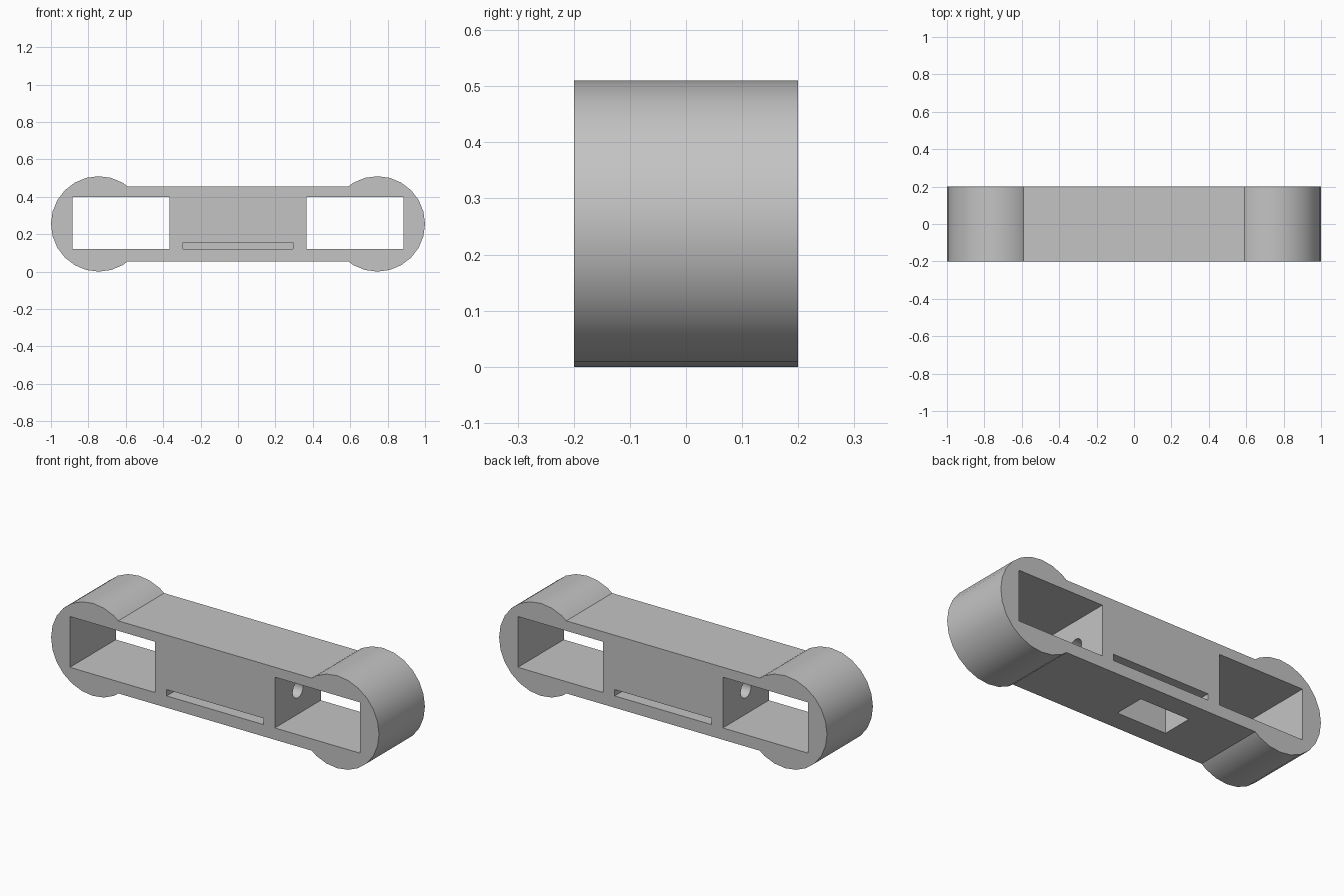
import bpy, bmesh, math
from mathutils import Matrix, Vector

cube = bpy.data.objects.get("Cube")
if cube:
    bpy.data.objects.remove(cube, do_unlink=True)

MID_Z, RADIUS, END_X = 0.255, 0.255, 0.745
HALF_DEPTH, HALF_BAR = 0.2, 0.2

grey = bpy.data.materials.new("plain_grey")
grey.use_nodes = True
colour = (0.55, 0.55, 0.55, 1)
grey.diffuse_color = colour
grey.node_tree.nodes["Principled BSDF"].inputs["Base Color"].default_value = colour


def add_object(name, bm):
    bmesh.ops.recalc_face_normals(bm, faces=bm.faces)
    mesh = bpy.data.meshes.new(name)
    bm.to_mesh(mesh)
    bm.free()
    mesh.materials.append(grey)
    obj = bpy.data.objects.new(name, mesh)
    bpy.context.collection.objects.link(obj)
    return obj


def box_cutter(name, low, high):
    low, high = Vector(low), Vector(high)
    bm = bmesh.new()
    bmesh.ops.create_cube(bm, size=1, matrix=Matrix.Translation((low + high) / 2)
                          @ Matrix.Diagonal((*(high - low), 1)))
    return add_object(name, bm)


# Bar with a round lobe at each end, as one extruded outline
half = [(END_X + RADIUS * math.cos(math.radians(a)), RADIUS * math.sin(math.radians(a)))
        for a in range(-120, 121, 15)]
neck = 0.59
half = [(neck, -HALF_BAR)] + half + [(neck, HALF_BAR)]
outline = half + [(-x, -z) for x, z in half]
bm = bmesh.new()
face = bm.faces.new([bm.verts.new((x, -HALF_DEPTH, z + MID_Z)) for x, z in outline])
extruded = bmesh.ops.extrude_face_region(bm, geom=[face])["geom"]
bmesh.ops.translate(bm, vec=(0, 2 * HALF_DEPTH, 0),
                    verts=[v for v in extruded if isinstance(v, bmesh.types.BMVert)])
body = add_object("bar_body", bm)

# Windows through both ends, and a blind slot in front and back
cutters = []
for side, name in ((1, "left"), (-1, "right")):
    xs = sorted((side * 0.365, side * 0.885))
    cutters.append(box_cutter(name + "_window_cutter", (xs[0], -0.3, 0.12), (xs[1], 0.3, 0.4)))
for side, name in ((-1, "front"), (1, "back")):
    ys = sorted((side * 0.1, side * 0.3))
    cutters.append(box_cutter(name + "_slot_cutter", (-0.295, ys[0], 0.12), (0.295, ys[1], 0.155)))

# Pocket in the underside
cutters.append(box_cutter("pocket_cutter", (-0.27, -0.087, -0.1), (0.03, 0.087, 0.3)))

# Round channel joining the two windows
bm = bmesh.new()
bmesh.ops.create_cone(bm, cap_ends=True, segments=24, radius1=0.045, radius2=0.045, depth=0.9,
                      matrix=Matrix.Translation((0, 0, MID_Z)) @ Matrix.Rotation(math.pi / 2, 4, "Y"))
cutters.append(add_object("channel_cutter", bm))

bpy.ops.object.select_all(action="DESELECT")
body.select_set(True)
bpy.context.view_layer.objects.active = body
for cutter in cutters:
    cutter.hide_render = True
    mod = body.modifiers.new(cutter.name, "BOOLEAN")
    mod.operation = "DIFFERENCE"
    mod.solver = "EXACT"
    mod.object = cutter
    bpy.ops.object.modifier_apply(modifier=mod.name)
    bpy.data.objects.remove(cutter, do_unlink=True)

bpy.ops.object.shade_smooth_by_angle(angle=math.radians(30))
